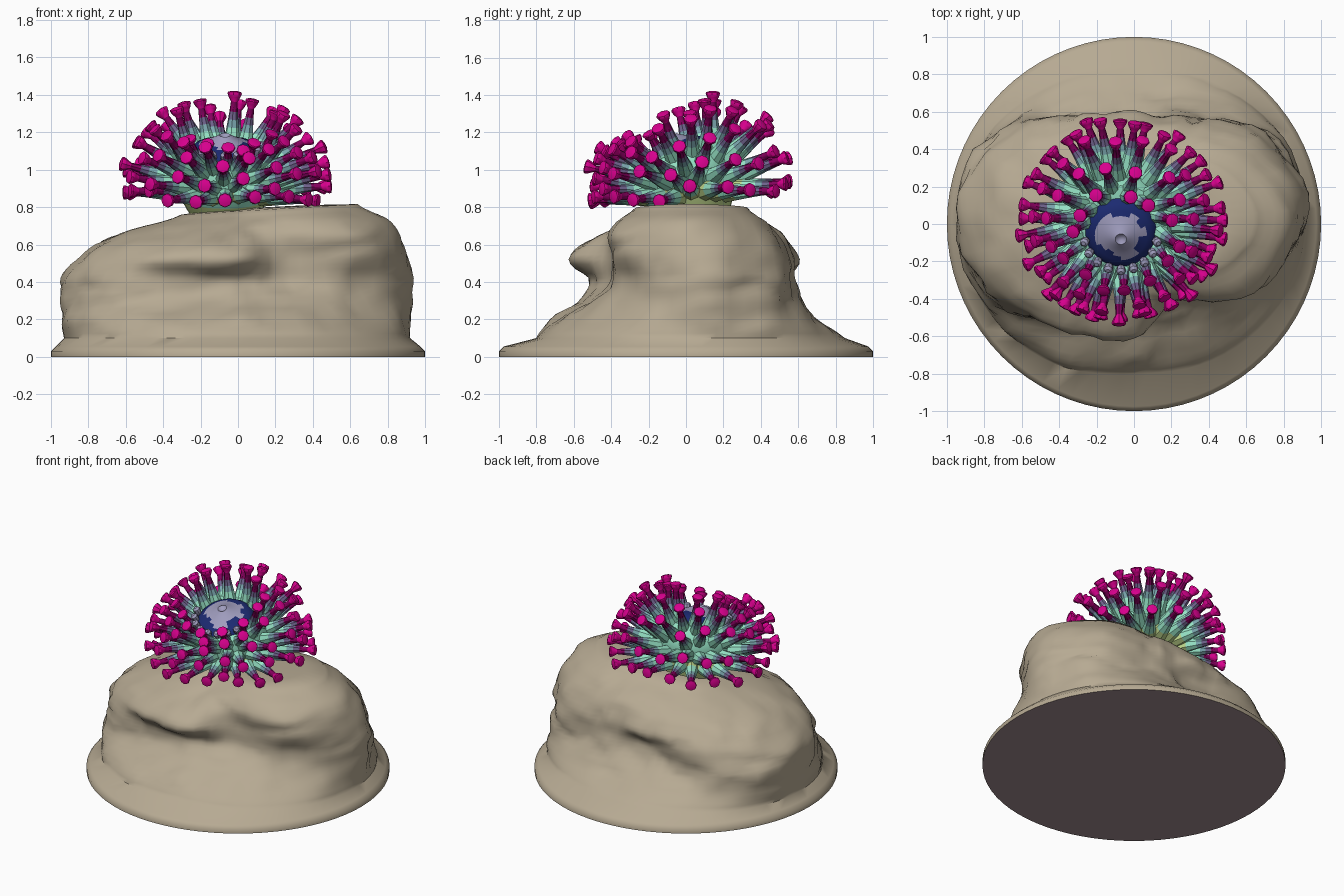
import bpy, bmesh, math, random
from mathutils import Vector, Matrix, noise

if "Cube" in bpy.data.objects:
    bpy.data.objects.remove(bpy.data.objects["Cube"])

random.seed(4)

def mat(name, srgb):
    m = bpy.data.materials.new(name)
    m.diffuse_color = tuple(c ** 2.2 for c in srgb) + (1,)
    m.use_nodes = True
    m.node_tree.nodes["Principled BSDF"].inputs["Base Color"].default_value = m.diffuse_color
    return m

ROCK = mat("sandy_rock", (.71, .66, .57))
UNDER = mat("mauve_underside", (.62, .54, .56))
MINT = mat("mint", (.60, .91, .79))
LIME = mat("pale_lime", (.74, .83, .54))
TEAL = mat("grey_teal", (.48, .65, .68))
PURPLE = mat("dusky_purple", (.43, .38, .54))
PLUM = mat("plum", (.52, .02, .37))
PINK = mat("magenta", (.84, .0, .55))
BLUE = mat("deep_blue", (.13, .18, .44))
GREY = mat("lavender_grey", (.62, .61, .74))

def finish(name, bm, mats, angle=40):
    me = bpy.data.meshes.new(name)
    bm.to_mesh(me)
    bm.free()
    ob = bpy.data.objects.new(name, me)
    bpy.context.collection.objects.link(ob)
    for m in mats:
        me.materials.append(m)
    bpy.context.view_layer.objects.active = ob
    ob.select_set(True)
    bpy.ops.object.shade_smooth_by_angle(angle=math.radians(angle))
    ob.select_set(False)
    return ob

def loft(bm, rings, mat_rule):
    """Skin a list of point rings; mat_rule(ring, segment) gives the colour slot."""
    vs = [[bm.verts.new(p) for p in r] for r in rings]
    n = len(rings[0])
    for i in range(len(vs) - 1):
        for j in range(n):
            k = (j + 1) % n
            f = bm.faces.new((vs[i][j], vs[i][k], vs[i + 1][k], vs[i + 1][j]))
            f.material_index = mat_rule(i, j)
    f = bm.faces.new(vs[-1])
    f.material_index = mat_rule(len(vs) - 2, 0)
    return vs

def spline(p, t):
    a, b, c, d = p
    return b + .5 * t * (c - a + t * (2 * a - 5 * b + 4 * c - d + t * (3 * (b - c) + d - a)))

# ---- rock: radius table, one row per 30 degrees from +x, one column per height
LEVELS = [.10, .20, .32, .42, .52, .62, .70, .77]
TABLE = [
    [.92, .91, .91, .91, .90, .86, .79, .64],
    [.92, .90, .88, .86, .83, .77, .68, .55],
    [.87, .77, .69, .66, .64, .58, .49, .38],
    [.85, .69, .58, .54, .58, .53, .43, .30],
    [.87, .76, .66, .67, .66, .57, .45, .31],
    [.92, .90, .90, .87, .80, .70, .52, .33],
    [.93, .95, .95, .93, .85, .76, .57, .30],
    [.91, .89, .85, .82, .78, .68, .50, .28],
    [.86, .77, .61, .60, .66, .56, .41, .25],
    [.80, .70, .53, .50, .62, .50, .35, .20],
    [.84, .72, .56, .46, .46, .46, .42, .30],
    [.89, .79, .70, .67, .71, .72, .64, .48]]

def rock_radius(ang, u):
    s = ang / (2 * math.pi) * 12
    a, ta = int(s), s - int(s)
    b = min(int(u), 6)
    tb = u - b
    def col(row):
        r = TABLE[row % 12]
        return spline([r[max(0, min(7, b + k))] for k in (-1, 0, 1, 2)], tb)
    return spline([col(a + k) for k in (-1, 0, 1, 2)], ta)

N = 72
angs = [2 * math.pi * j / N for j in range(N)]
rings = [[(r * math.cos(a), r * math.sin(a), z) for a in angs]
         for r, z in ((1, 0), (1, .03), (.975, .055))]
for i in range(29):
    u = i / 4
    b = min(int(u), 6)
    z0 = LEVELS[b] + (LEVELS[b + 1] - LEVELS[b]) * (u - b)
    ring = []
    for a in angs:
        r = rock_radius(a, u)
        p = Vector((r * math.cos(a), r * math.sin(a), z0))
        fade = min(1, i / 4) * min(1, (29 - i) / 7)
        # lumps plus sharp creases
        crease = max(0, .12 - abs(noise.noise(p * 2.5 + Vector((5, 2, 1)))))
        r += fade * (.03 * noise.noise(p * 5) + .02 * noise.noise(p * 10) - .2 * crease + .008)
        # outcrop at the front foot
        d = (p - Vector((-.01, -.66, .2))).length
        r = min(r + fade * .04 * max(0, 1 - d / .13), .955)
        z = z0 + max(0, z0 - .5) / .27 * (.06 * r * math.cos(a) + .008)
        ring.append((r * math.cos(a), r * math.sin(a), z))
    rings.append(ring)
edge = rings[-1]
for s in (.75, .5, .25, .06):
    rings.append([(x * s, y * s, z * s + (.79 + .02 * s) * (1 - s)) for x, y, z in edge])
bm = bmesh.new()
vs = loft(bm, rings, lambda i, j: 0)
bm.faces.new(vs[0][::-1]).material_index = 1
finish("rock", bm, [ROCK, UNDER], 50)

# ---- anemone: everything hangs on a centre and an axis leaning to the front
C = Vector((-.07, .03, .88))

def frame(tilt):
    return Matrix.Translation(C) @ Matrix.Rotation(math.radians(tilt), 4, 'X')

def lathe(name, prof, M, mats, rule, seg=32):
    bm = bmesh.new()
    loft(bm, [[M @ Vector((r * math.cos(2 * math.pi * j / seg), r * math.sin(2 * math.pi * j / seg), h))
               for j in range(seg)] for r, h in prof], rule)
    finish(name, bm, mats)

lathe("body", [(.18, -.13), (.21, -.08), (.24, -.02), (.275, .06), (.285, .13), (.25, .22), (.19, .23)],
      frame(17), [LIME, MINT], lambda i, j: 0 if i < 2 else 1)
jag = [random.choice((4, 4, 5, 5, 6)) for _ in range(16)]
lathe("mouth_disc", [(.20, .21), (.185, .24), (.165, .26), (.14, .27), (.115, .28), (.095, .288), (.075, .298),
                     (.045, .315), (.03, .325), (.012, .31)],
      frame(20), [BLUE, GREY], lambda i, j: 1 if i >= jag[j // 2] - 1 else 0)

# tentacle profile: position along length, radius; then colour slot of each band
PROF = [(0, .057), (.22, .045), (.45, .034), (.57, .028), (.69, .023), (.84, .018), (.91, .032), (.96, .039),
        (.985, .036), (1, .018)]
BANDS = [0, 0, 1, 2, 3, 4, 4, 4, 4]

def tentacle(bm, start, end, prof, rule, seg=8):
    d = end - start
    rot = d.to_track_quat('Z', 'Y').to_matrix()
    loft(bm, [[start + d * t + rot @ Vector((r * math.cos(2 * math.pi * j / seg), r * math.sin(2 * math.pi * j / seg), 0))
               for j in range(seg)] for t, r in prof], rule)

def polar(M, theta, phi, r):
    return M @ Vector((r * math.sin(theta) * math.cos(phi), r * math.sin(theta) * math.sin(phi), r * math.cos(theta)))

# rings of tentacles: polar angle, count, lean, reach; the lowest ring has lime roots
bm = bmesh.new()
for k, (th, n, lean, reach) in enumerate([(33, 13, 19, .545), (47, 16, 17, .565), (62, 19, 13, .58),
                                          (77, 20, 9, .575), (90, 20, 5, .56)]):
    M = frame(lean)
    for j in range(n):
        phi = 2 * math.pi * (j + .5 * (k % 2) + random.uniform(-.2, .2)) / n
        t = math.radians(th + random.uniform(-4, 4))
        L = reach * random.uniform(.94, 1.03)
        if k == 0 and math.sin(phi) < -.3:
            t += .12
            L *= .88
        start = polar(M, max(t, math.radians(52)), phi, .22)
        tentacle(bm, start, polar(M, t, phi, L), PROF,
                 lambda i, j: 5 if k == 4 and i < 1 else BANDS[i])
finish("tentacles", bm, [MINT, TEAL, PURPLE, PLUM, PINK, LIME])

# short pale feelers along the front rim of the mouth
bm = bmesh.new()
M = frame(20)
for j in range(9):
    phi = math.radians(190 + 20 * j)
    tentacle(bm, polar(M, .75, phi, .24), polar(M, .60, phi, .36),
             [(0, .02), (.55, .014), (.7, .024), (.9, .024), (1, .012)], lambda i, j: 0)
finish("mouth_feelers", bm, [GREY])
